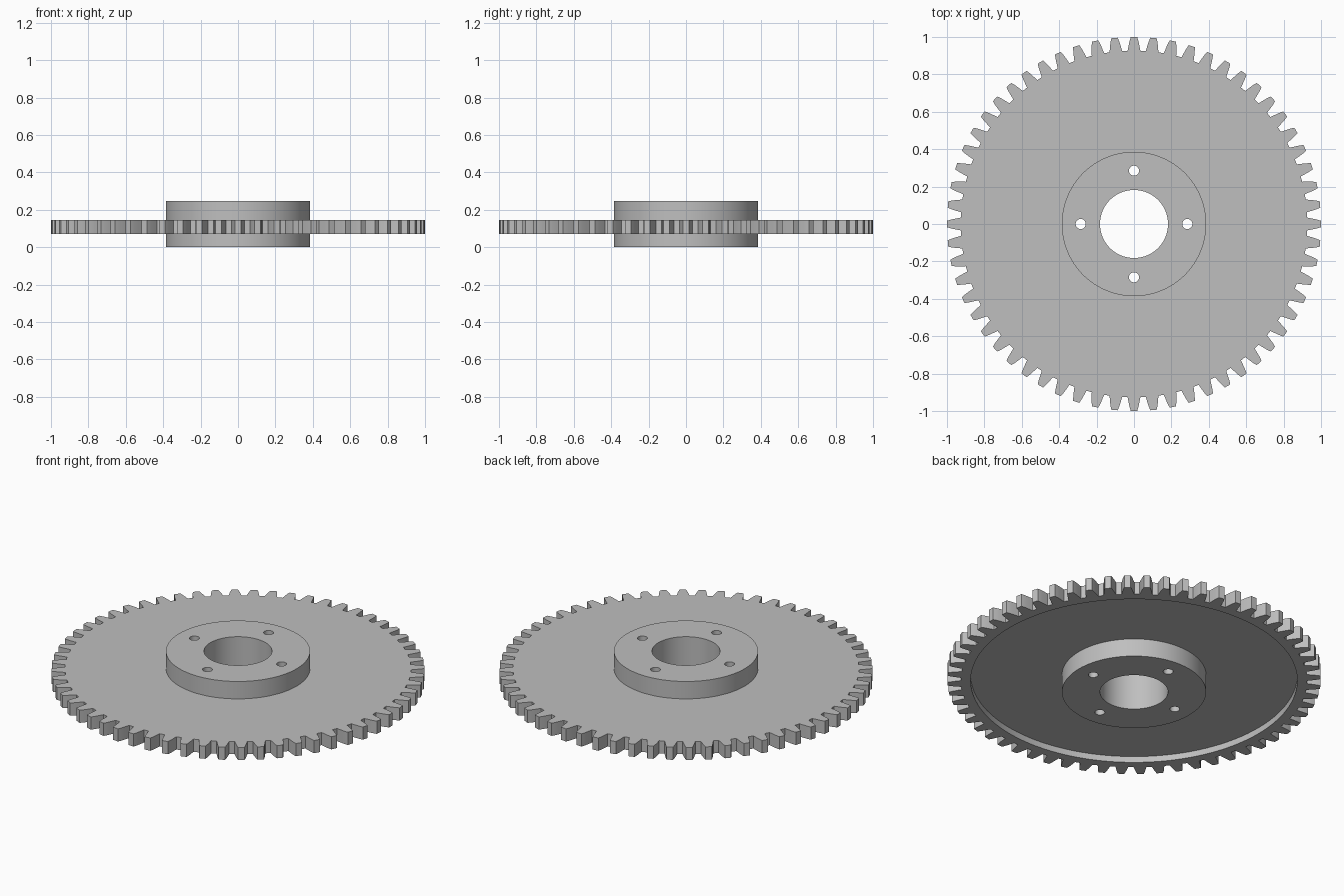
import bpy
import bmesh
from math import cos, sin, tau

if "Cube" in bpy.data.objects:
    bpy.data.objects.remove(bpy.data.objects["Cube"])

# One plain metal colour
steel = bpy.data.materials.new("grey_steel")
steel.use_nodes = True
grey = (0.52, 0.52, 0.52, 1)
steel.diffuse_color = grey
steel.node_tree.nodes["Principled BSDF"].inputs["Base Color"].default_value = grey

# Key dimensions
TEETH = 60
HUB_R, BORE_R, RIM_R = 0.386, 0.182, 0.875
BOLT_CIRCLE, BOLT_R = 0.285, 0.027
HUB_TOP, DISC_TOP, DISC_BOTTOM, WEB_BOTTOM = 0.248, 0.145, 0.07, 0.106


def circle(radius, segments, cx=0, cy=0):
    return [(cx + radius * cos(tau * i / segments), cy + radius * sin(tau * i / segments))
            for i in range(segments)]


def gear_outline():
    # Half tooth as (radius, half width), from root to tip
    flank = [(0.927, 0.034), (0.945, 0.0305), (0.968, 0.026), (0.986, 0.0215), (1.0, 0.017)]
    tooth = [(r, -w / r) for r, w in flank] + [(1.0, 0)] + [(r, w / r) for r, w in reversed(flank)]
    return [(r * cos(a + tau * i / TEETH), r * sin(a + tau * i / TEETH))
            for i in range(TEETH) for r, a in tooth]


def add_ring(bm, loop, z):
    verts = [bm.verts.new((x, y, z)) for x, y in loop]
    edges = [bm.edges.new((verts[i - 1], verts[i])) for i in range(len(verts))]
    return verts, edges


def build(name, caps, walls):
    """Caps are flat areas (height, outer loop, *hole loops); walls are (loop, low, high)."""
    bm = bmesh.new()
    for z, facing, *loops in caps:
        edges = [e for loop in loops for e in add_ring(bm, loop, z)[1]]
        bmesh.ops.triangle_fill(bm, edges=edges, use_beauty=True, normal=(0, 0, facing))
    for loop, low, high in walls:
        a, b = add_ring(bm, loop, low)[0], add_ring(bm, loop, high)[0]
        for i in range(len(a)):
            bm.faces.new((a[i - 1], a[i], b[i], b[i - 1]))
    bmesh.ops.remove_doubles(bm, verts=bm.verts, dist=0.0001)
    bmesh.ops.recalc_face_normals(bm, faces=bm.faces)
    mesh = bpy.data.meshes.new(name)
    bm.to_mesh(mesh)
    bm.free()
    mesh.materials.append(steel)
    obj = bpy.data.objects.new(name, mesh)
    bpy.context.collection.objects.link(obj)
    bpy.ops.object.select_all(action="DESELECT")
    obj.select_set(True)
    bpy.context.view_layer.objects.active = obj
    bpy.ops.object.shade_smooth_by_angle(angle=0.5)
    return obj


outline = gear_outline()
hub_edge = circle(HUB_R, 96)
rim_edge = circle(RIM_R, 120)
holes = [circle(BORE_R, 72)] + [
    circle(BOLT_R, 24, BOLT_CIRCLE * cos(tau * k / 4), BOLT_CIRCLE * sin(tau * k / 4))
    for k in range(4)]

# Toothed disc, flush on top and recessed inside the rim underneath
build("toothed_disc",
      caps=[(DISC_TOP, 1, outline, hub_edge),
            (DISC_BOTTOM, -1, outline, rim_edge),
            (WEB_BOTTOM, -1, rim_edge, hub_edge)],
      walls=[(outline, DISC_BOTTOM, DISC_TOP),
             (rim_edge, DISC_BOTTOM, WEB_BOTTOM)])

# Hub with shaft bore and four bolt holes
build("hub",
      caps=[(HUB_TOP, 1, hub_edge, *holes), (0, -1, hub_edge, *holes)],
      walls=[(loop, 0, HUB_TOP) for loop in [hub_edge, *holes]])
